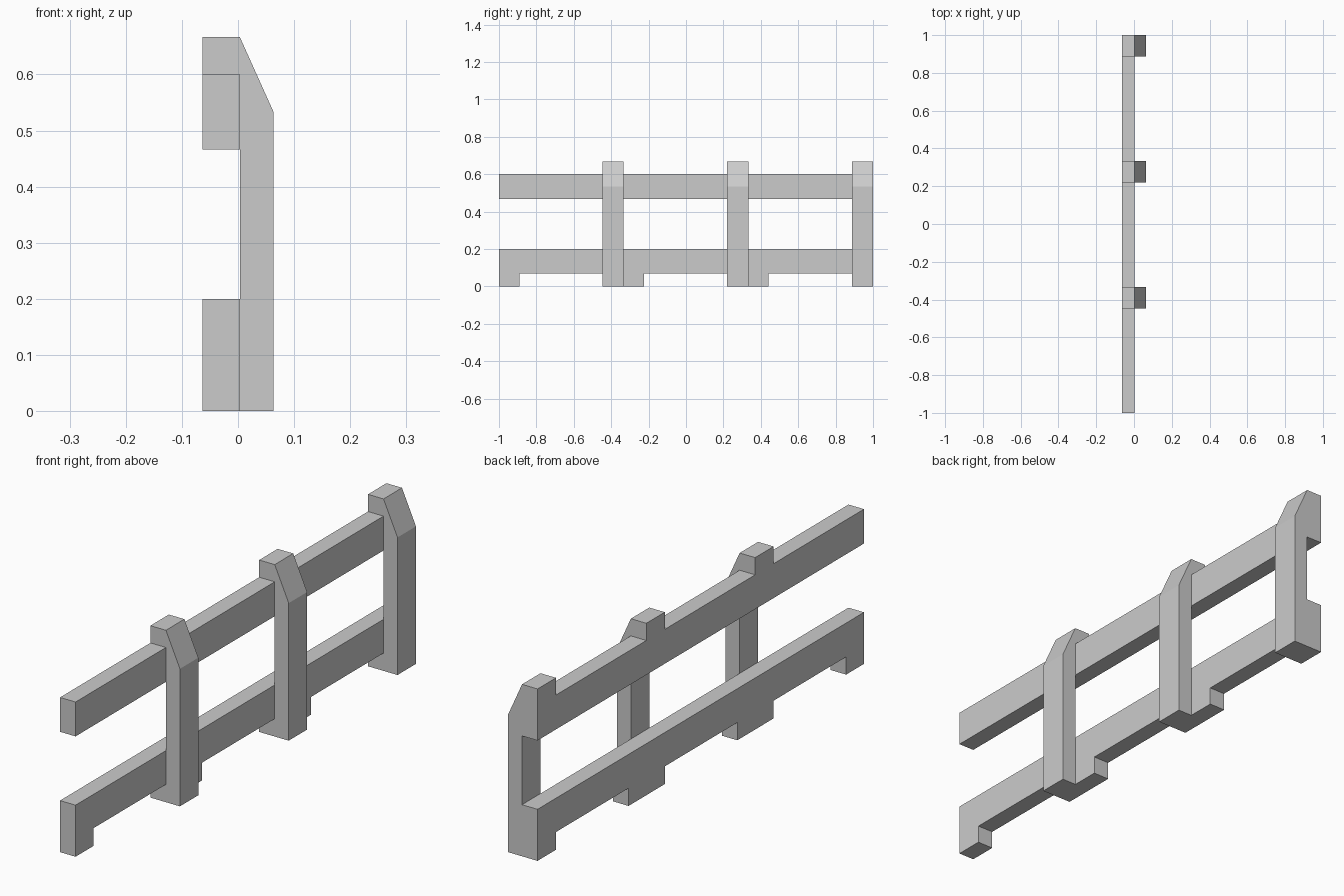
import bpy
import bmesh
from mathutils import Vector

if "Cube" in bpy.data.objects:
    bpy.data.objects.remove(bpy.data.objects["Cube"])

BACK, MID, FRONT = -0.0633, 0.0033, 0.0633   # rail back, rail/post joint, post front
BAY = 2 / 3                                  # fence repeats three times along y
POST = 0.113                                 # post width along y
FOOT = 0.109                                 # foot width along y


def prism(name, outline, direction):
    """Extrude a closed outline of 3D points along a direction."""
    bm = bmesh.new()
    face = bm.faces.new([bm.verts.new(p) for p in outline])
    ext = bmesh.ops.extrude_face_region(bm, geom=[face], use_keep_orig=True)
    verts = [g for g in ext["geom"] if isinstance(g, bmesh.types.BMVert)]
    bmesh.ops.translate(bm, verts=verts, vec=Vector(direction))
    bmesh.ops.recalc_face_normals(bm, faces=bm.faces)
    mesh = bpy.data.meshes.new(name)
    bm.to_mesh(mesh)
    bm.free()
    obj = bpy.data.objects.new(name, mesh)
    bpy.context.collection.objects.link(obj)
    return obj


# Post side profile (x, z): slanted top, notched back between the rails
post_profile = [(BACK, 0), (FRONT, 0), (FRONT, 0.5333), (MID, 0.6667),
                (BACK, 0.6667), (BACK, 0.4667), (MID, 0.4667),
                (MID, 0.2), (BACK, 0.2)]

for i in range(3):
    start = -1 + i * BAY
    end = start + BAY
    inner = end - POST

    # Post at the far end of the bay
    prism(f"post_{i + 1}", [(x, inner, z) for x, z in post_profile], (0, POST, 0))

    # Upper rail
    upper = [(start, 0.4667), (inner, 0.4667), (inner, 0.6), (start, 0.6)]
    prism(f"upper_rail_{i + 1}", [(BACK, y, z) for y, z in upper], (MID - BACK, 0, 0))

    # Lower rail with its foot at the near end of the bay
    lower = [(start, 0), (start + FOOT, 0), (start + FOOT, 0.0687),
             (inner, 0.0687), (inner, 0.2), (start, 0.2)]
    prism(f"lower_rail_{i + 1}", [(BACK, y, z) for y, z in lower], (MID - BACK, 0, 0))
